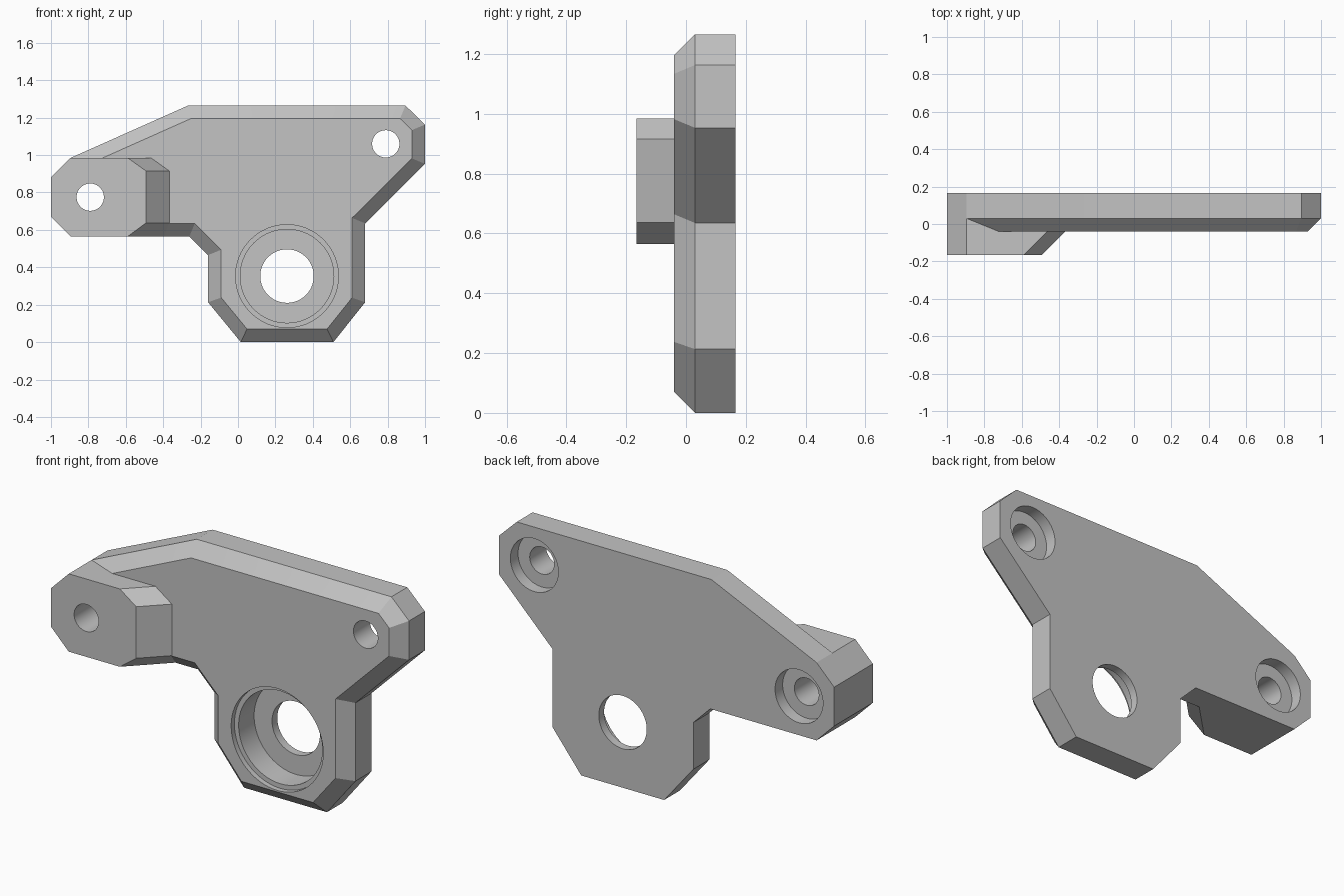
import bpy, bmesh
from math import cos, sin, pi, radians
from mathutils import Vector

cube = bpy.data.objects.get("Cube")
if cube:
    bpy.data.objects.remove(cube, do_unlink=True)

grey = bpy.data.materials.new("matte grey")
grey.use_nodes = True
grey.diffuse_color = (0.55, 0.55, 0.55, 1)
grey.node_tree.nodes["Principled BSDF"].inputs["Base Color"].default_value = (0.55, 0.55, 0.55, 1)

BACK, EDGE, FACE, PAD = 0.165, 0.03, -0.04, -0.165


def loft(name, sections):
    """Solid skinned through (y, [(x, z), ...]) sections, capped at both ends."""
    bm = bmesh.new()
    rings = [[bm.verts.new((x, y, z)) for x, z in pts] for y, pts in sections]
    n = len(rings[0])
    for a, b in zip(rings, rings[1:]):
        for i in range(n):
            j = (i + 1) % n
            bm.faces.new((a[i], a[j], b[j], b[i]))
    bm.faces.new(rings[0])
    bm.faces.new(rings[-1])
    bmesh.ops.recalc_face_normals(bm, faces=bm.faces)
    mesh = bpy.data.meshes.new(name)
    bm.to_mesh(mesh)
    bm.free()
    mesh.materials.append(grey)
    obj = bpy.data.objects.new(name, mesh)
    bpy.context.collection.objects.link(obj)
    return obj


def inset(points, d):
    """Mitred inward offset of a counter-clockwise outline."""
    pts = [Vector(p) for p in points]
    out = []
    for i, p in enumerate(pts):
        e1 = (p - pts[i - 1]).normalized()
        e2 = (pts[(i + 1) % len(pts)] - p).normalized()
        n1, n2 = Vector((-e1.y, e1.x)), Vector((-e2.y, e2.x))
        out.append(tuple(p + (n1 + n2) * d / (1 + n1.dot(n2))))
    return out


def stepped_bore(name, x, z, steps, segments=64):
    """Round cutter along y made of (y, radius) rings."""
    angles = [2 * pi * i / segments for i in range(segments)]
    cutter = loft(name, [(y, [(x + r * cos(a), z + r * sin(a)) for a in angles])
                         for y, r in steps])
    cutter.hide_render = True
    return cutter


def combine(target, other, operation):
    mod = target.modifiers.new(operation, 'BOOLEAN')
    mod.operation = operation
    mod.solver = 'EXACT'
    mod.object = other
    bpy.context.view_layer.objects.active = target
    bpy.ops.object.modifier_apply(modifier=mod.name)
    bpy.data.objects.remove(other, do_unlink=True)


# Plate with a bevelled front edge
outline = [(-1, 0.67), (-0.895, 0.565), (-0.26, 0.565), (-0.16, 0.465),
           (-0.16, 0.213), (0.015, 0), (0.51, 0), (0.68, 0.213),
           (0.68, 0.635), (1, 0.953), (1, 1.163), (0.895, 1.265),
           (-0.267, 1.265), (-0.895, 0.985), (-1, 0.88)]
plate = loft("bracket_plate", [(BACK, outline), (EDGE, outline),
                               (FACE, inset(outline, EDGE - FACE))])


# Raised mounting pad with a sloping inner side
def pad_section(y):
    s = y - PAD
    return (y, [(-1, 0.67), (-0.895, 0.565), (-0.59 + s, 0.565), (-0.492 + s, 0.637),
                (-0.492 + s, 0.915), (-0.59 + s, 0.985), (-0.895, 0.985), (-1, 0.88)])


pad = loft("mounting_pad", [pad_section(PAD), pad_section(EDGE)])
combine(plate, pad, 'UNION')

# Screw holes, counterbored from the back
for side, x, z in (("right", -0.79, 0.775), ("left", 0.79, 1.06)):
    hole = stepped_bore(side + "_screw_hole", x, z,
                        [(-0.3, 0.073), (0.1, 0.073), (0.1, 0.143), (0.3, 0.143)])
    combine(plate, hole, 'DIFFERENCE')

# Bearing seat, stepped from the front
seat = stepped_bore("bearing_seat", 0.262, 0.353,
                    [(-0.3, 0.275), (-0.012, 0.275), (-0.012, 0.25),
                     (0.12, 0.25), (0.12, 0.143), (0.3, 0.143)])
combine(plate, seat, 'DIFFERENCE')

bpy.ops.object.select_all(action='DESELECT')
plate.select_set(True)
bpy.context.view_layer.objects.active = plate
bpy.ops.object.shade_smooth_by_angle(angle=radians(20))
